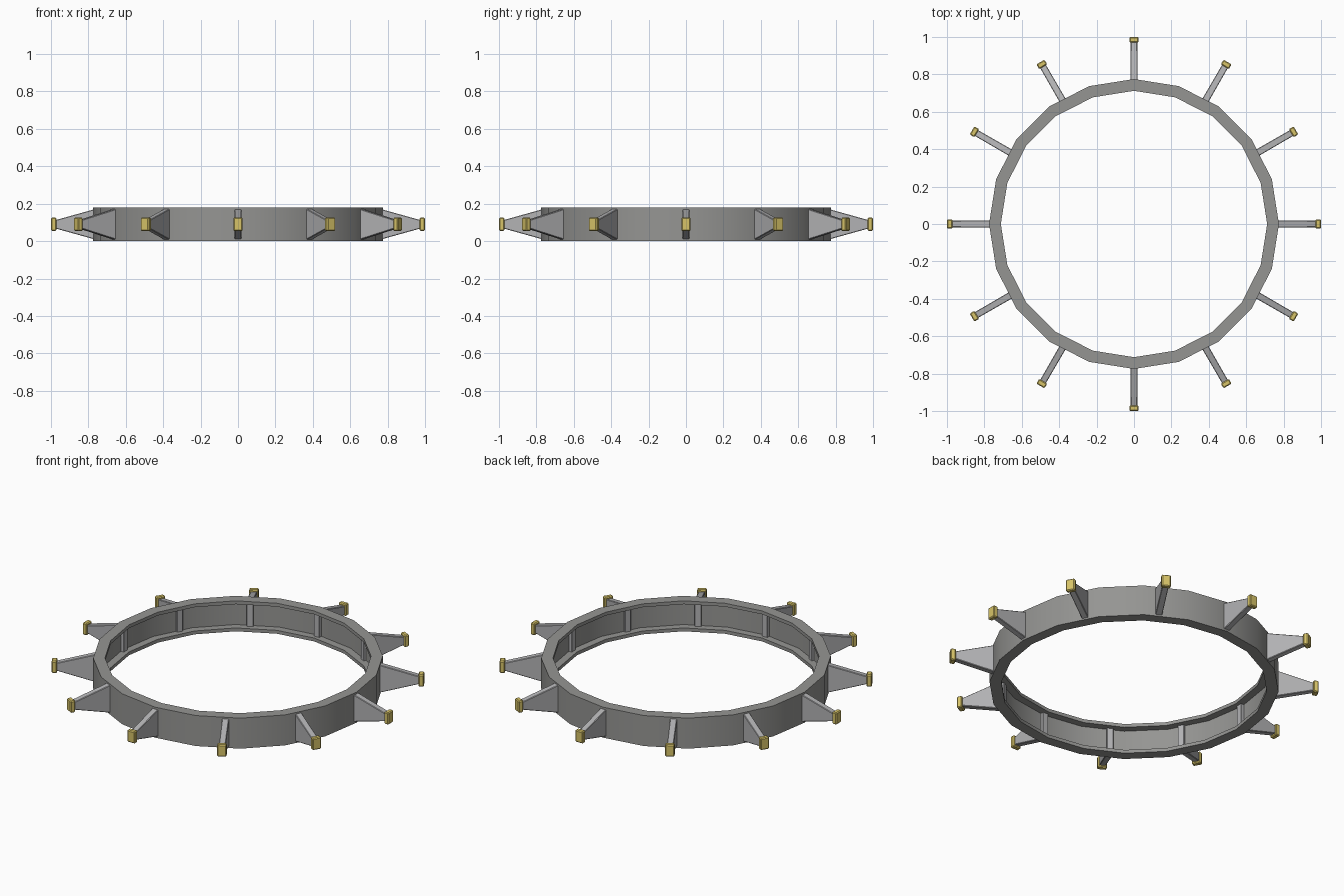
import bpy, bmesh, math
from mathutils import Matrix

if "Cube" in bpy.data.objects:
    bpy.data.objects.remove(bpy.data.objects["Cube"])

H = 0.18           # ring height
MID = H / 2
SIDES, SPOKES = 20, 12


def material(name, rgb):
    m = bpy.data.materials.new(name)
    m.diffuse_color = (*rgb, 1)
    m.use_nodes = True
    m.node_tree.nodes["Principled BSDF"].inputs["Base Color"].default_value = m.diffuse_color
    return m


def finish(bm, name, mat):
    bmesh.ops.recalc_face_normals(bm, faces=bm.faces)
    me = bpy.data.meshes.new(name)
    bm.to_mesh(me)
    bm.free()
    ob = bpy.data.objects.new(name, me)
    bpy.context.collection.objects.link(ob)
    me.materials.append(mat)
    return ob


def tapered_block(name, r0, r1, size0, size1, bevel, angle, mat):
    """Block along +x from r0 to r1 with (width, height) at each end."""
    bm = bmesh.new()
    bmesh.ops.create_cube(bm, size=1)
    for v in bm.verts:
        r, (w, h) = (r1, size1) if v.co.x > 0 else (r0, size0)
        v.co = (r, v.co.y * w, v.co.z * h + MID)
    bmesh.ops.bevel(bm, geom=bm.edges[:], offset=bevel, segments=1,
                    profile=0.5, affect='EDGES')
    bmesh.ops.rotate(bm, verts=bm.verts, matrix=Matrix.Rotation(angle, 3, 'Z'))
    return finish(bm, name, mat)


dark = material("dark_grey", (0.30, 0.30, 0.29))
grey = material("grey", (0.45, 0.45, 0.46))
brass = material("brass", (0.68, 0.55, 0.14))

# Ring: inward-facing channel profile (radius, z) swept round 20 sides
OUT, INN, T = 0.775, 0.712, 0.02
profile = [(OUT, 0), (OUT, H), (INN, H), (INN, H - T), (OUT - T, H - T),
           (OUT - T, T), (INN, T), (INN, 0)]
bm = bmesh.new()
rows = []
for i in range(SIDES):
    a = math.tau * i / SIDES
    rows.append([bm.verts.new((r * math.cos(a), r * math.sin(a), z))
                 for r, z in profile])
n = len(profile)
for i in range(SIDES):
    p, q = rows[i], rows[(i + 1) % SIDES]
    for j in range(n):
        k = (j + 1) % n
        bm.faces.new((p[j], q[j], q[k], p[k]))
ring = finish(bm, "channel_ring", dark)
bpy.context.view_layer.objects.active = ring
ring.select_set(True)
bpy.ops.object.shade_smooth_by_angle(angle=math.radians(30))
ring.select_set(False)

# Twelve tapered spokes with brass end pads
for i in range(SPOKES):
    a = math.tau * i / SPOKES
    tapered_block(f"spoke_{i + 1}", 0.733, 0.975, (0.037, H),
                  (0.035, 0.045), 0.003, a, grey)
    tapered_block(f"end_pad_{i + 1}", 0.971, 1.0, (0.05, 0.07),
                  (0.05, 0.07), 0.005, a, brass)
